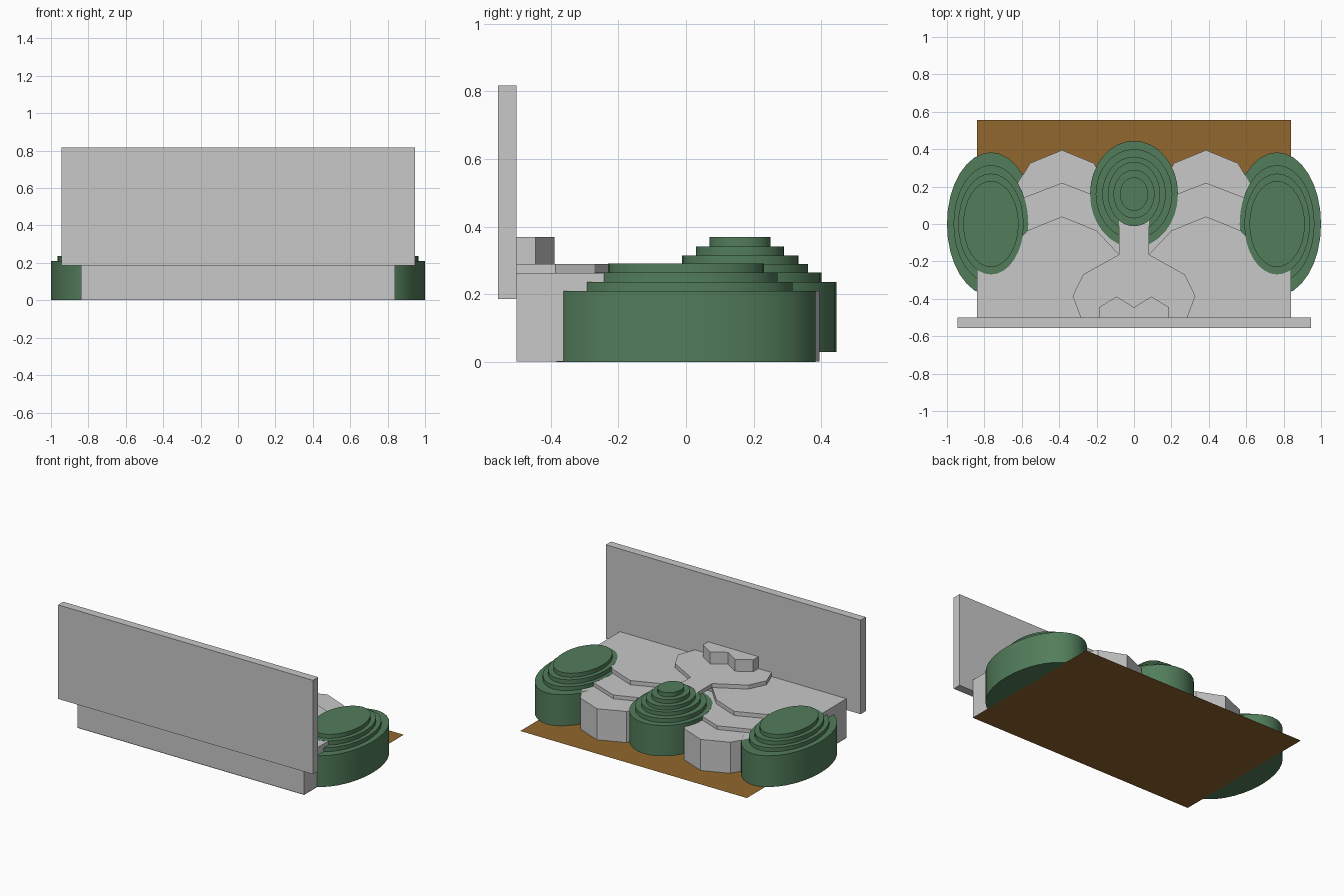
import bpy, bmesh
from math import radians

cube = bpy.data.objects.get("Cube")
if cube:
    bpy.data.objects.remove(cube, do_unlink=True)


def material(name, rgb):
    m = bpy.data.materials.new(name)
    m.use_nodes = True
    m.diffuse_color = (*rgb, 1)
    m.node_tree.nodes["Principled BSDF"].inputs["Base Color"].default_value = (*rgb, 1)
    return m


STONE = material("pale stone", (0.58, 0.58, 0.58))
GREEN = material("hedge green", (0.085, 0.205, 0.105))
BROWN = material("soil brown", (0.285, 0.135, 0.027))


def finish(name, bm, mat):
    bmesh.ops.recalc_face_normals(bm, faces=bm.faces)
    mesh = bpy.data.meshes.new(name)
    bm.to_mesh(mesh)
    bm.free()
    mesh.materials.append(mat)
    ob = bpy.data.objects.new(name, mesh)
    bpy.context.collection.objects.link(ob)
    return ob


def slab(name, outline, z0, z1, mat):
    """Upright prism over a flat outline."""
    bm = bmesh.new()
    face = bm.faces.new([bm.verts.new((x, y, z0)) for x, y in outline])
    top = bmesh.ops.extrude_face_region(bm, geom=[face], use_keep_orig=True)["geom"]
    bmesh.ops.translate(bm, vec=(0, 0, z1 - z0),
                        verts=[v for v in top if isinstance(v, bmesh.types.BMVert)])
    return finish(name, bm, mat)


def mirrored(half):
    """Close a left-to-centre outline by mirroring it across x = 0."""
    return half + [(-x, y) for x, y in reversed(half) if x != 0]


def stepped_mound(name, x, y, z0, tiers):
    """Stack of oval discs; each tier is (x radius, y radius, top height)."""
    bm = bmesh.new()
    for rx, ry, z1 in tiers:
        new = bmesh.ops.create_cone(bm, cap_ends=True, segments=32,
                                    radius1=1, radius2=1, depth=1)["verts"]
        bmesh.ops.scale(bm, vec=(rx, ry, z1 - z0), verts=new)
        bmesh.ops.translate(bm, vec=(x, y, (z0 + z1) / 2), verts=new)
        z0 = z1
    ob = finish(name, bm, GREEN)
    bpy.ops.object.select_all(action="DESELECT")
    ob.select_set(True)
    bpy.context.view_layer.objects.active = ob
    bpy.ops.object.shade_smooth_by_angle(angle=radians(30))


# Thin ground sheet
bm = bmesh.new()
bm.faces.new([bm.verts.new((x, y, 0)) for x, y in
              [(-.84, -.5), (.84, -.5), (.84, .555), (-.84, .555)]])
finish("ground", bm, BROWN)

# Tall front panel
slab("front_panel", mirrored([(-.945, -.555), (-.945, -.5)]), .187, .817, STONE)

# Scalloped stone terraces, each with two lobes
slab("lower_terrace", mirrored([
    (-.84, -.5), (-.84, .05), (-.66, .15), (-.556, .325), (-.385, .395),
    (-.214, .325), (-.12, .15), (0, .05)]), .002, .21, STONE)
slab("middle_terrace", mirrored([
    (-.84, -.5), (-.84, -.1), (-.69, -.05), (-.592, .14), (-.385, .22),
    (-.178, .14), (-.07, -.06), (0, -.06)]), .21, .235, STONE)
slab("upper_terrace", mirrored([
    (-.84, -.5), (-.84, -.2), (-.69, -.163), (-.57, -.035), (-.385, .04),
    (-.2, -.035), (-.08, -.163)]), .235, .263, STONE)

# Raised platform with a neck leading to the central mound
slab("platform", mirrored([
    (-.285, -.5), (-.328, -.385), (-.272, -.27), (-.08, -.163), (-.08, .05)]),
    .263, .29, STONE)
slab("podium", mirrored([
    (-.187, -.5), (-.187, -.445), (-.093, -.388), (0, -.445)]), .29, .37, STONE)

# Green stepped mounds
for side, sx in (("right", -1), ("left", 1)):
    stepped_mound(side + "_mound", sx * .765, 0, .001, [
        (.235, .383, .21), (.2, .315, .236), (.175, .27, .264), (.148, .23, .291)])
stepped_mound("central_mound", 0, .16, .03, [
    (.235, .285, .236), (.205, .24, .264), (.17, .2, .29),
    (.14, .172, .315), (.11, .13, .342), (.075, .09, .37)])
